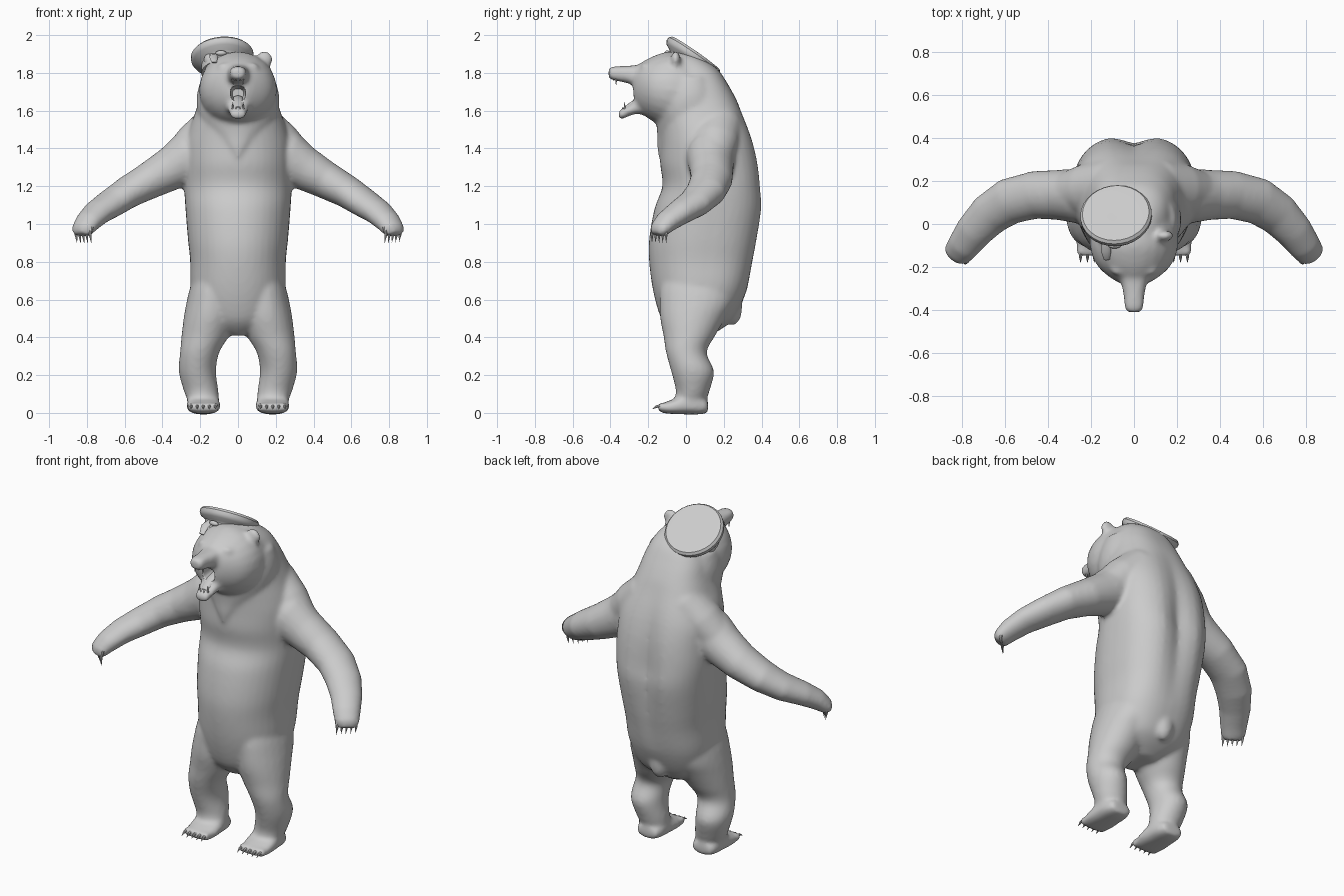
import bpy, bmesh, math
from mathutils import Vector, Matrix

X, Y, Z = Vector((1, 0, 0)), Vector((0, 1, 0)), Vector((0, 0, 1))
grey = bpy.data.materials.new("fur_grey")
grey.diffuse_color = (0.6, 0.6, 0.6, 1)


def dense(secs, k=4):
    """Smoothly interpolate rows of numbers (Catmull-Rom)."""
    out = []
    for i in range(len(secs) - 1):
        p = [secs[max(i - 1, 0)], secs[i], secs[i + 1], secs[min(i + 2, len(secs) - 1)]]
        for j in range(k):
            t = j / k
            out.append([b + .5 * t * (c - a + t * (2 * a - 5 * b + 4 * c - d + t * (3 * (b - c) + d - a)))
                        for a, b, c, d in zip(*p)])
    return out + [list(secs[-1])]


def ring(c, u, v, a, b, n=24, p=2.0):
    """Superellipse cross-section around c."""
    out = []
    for i in range(n):
        t = 2 * math.pi * i / n
        cs, sn = math.cos(t), math.sin(t)
        out.append(Vector(c) + u * (a * math.copysign(abs(cs) ** (2 / p), cs))
                   + v * (b * math.copysign(abs(sn) ** (2 / p), sn)))
    return out


def loft(bm, rings):
    """Skin a list of rings and cap both ends."""
    vs = [[bm.verts.new(co) for co in r] for r in rings]
    n = len(vs[0])
    for r0, r1 in zip(vs, vs[1:]):
        for i in range(n):
            j = (i + 1) % n
            bm.faces.new((r0[i], r0[j], r1[j], r1[i]))
    bm.faces.new(vs[0][::-1])
    bm.faces.new(vs[-1])


def tube(bm, pts, n=16):
    """Loft along a path of (position, half width, half thickness)."""
    rings = []
    for i, (c, a, b) in enumerate(pts):
        t = Vector(pts[min(i + 1, len(pts) - 1)][0]) - Vector(pts[max(i - 1, 0)][0])
        t.normalize()
        u = t.cross(Z)
        u = u.normalized() if u.length > 0.05 else X.copy()
        rings.append(ring(c, u, u.cross(t), a, b, n))
    loft(bm, rings)


def along_y(bm, secs, p=2.0, n=24, x=0):
    """Loft from sections (y, z low, z high, half width)."""
    loft(bm, [ring((x, y, (lo + hi) / 2), X, Z, w, (hi - lo) / 2, n, p)
              for y, lo, hi, w in dense(secs, 3)])


def ball(bm, c, r, seg=16):
    m = Matrix.Translation(c) @ Matrix.Diagonal((*r, 1))
    bmesh.ops.create_uvsphere(bm, u_segments=seg, v_segments=seg // 2, radius=1, matrix=m)


def mir(c, s):
    return (c[0] * s, c[1], c[2])


def finish(bm, name, angle=40):
    bmesh.ops.recalc_face_normals(bm, faces=bm.faces)
    me = bpy.data.meshes.new(name)
    bm.to_mesh(me)
    bm.free()
    me.materials.append(grey)
    ob = bpy.data.objects.new(name, me)
    bpy.context.collection.objects.link(ob)
    bpy.ops.object.select_all(action='DESELECT')
    ob.select_set(True)
    bpy.context.view_layer.objects.active = ob
    bpy.ops.object.shade_smooth_by_angle(angle=math.radians(angle))
    return ob


# ---- body: overlapping volumes fused into one skin
body = bmesh.new()

# torso and neck: z, front y, back y, half width; rounder belly, squarer back
torso = [(.41, -.05, .13, .06), (.46, -.105, .21, .16), (.52, -.14, .265, .215),
         (.65, -.175, .322, .25), (.8, -.195, .36, .253), (.92, -.195, .386, .265),
         (1.08, -.167, .412, .278), (1.2, -.125, .405, .285), (1.32, -.137, .39, .285),
         (1.42, -.135, .366, .28), (1.5, -.137, .338, .26), (1.58, -.145, .303, .23),
         (1.66, -.15, .266, .205), (1.74, -.15, .222, .185), (1.82, -.14, .167, .15),
         (1.88, -.12, .08, .10), (1.905, -.09, .02, .05)]
rings = []
for z, f, b, w in dense(torso):
    c, h = (0, (f + b) / 2, z), (b - f) / 2
    r = [q if q.y > c[1] else e for e, q in zip(ring(c, X, Y, w, h, 40, 2.1), ring(c, X, Y, w, h, 40, 2.6))]
    groove = 0.045 * max(0, 1 - abs(z - 1.15) / 0.5)
    for co in r:                                    # hollow along the spine
        if co.y > c[1]:
            co.y -= groove * math.exp(-(co.x / 0.07) ** 2)
    rings.append(r)
loft(body, rings)

# neck ruff ending in a point on the chest: z, front y, half width
ruff = [(1.35, -.145, .02), (1.4, -.152, .085), (1.47, -.152, .155), (1.54, -.158, .2),
        (1.62, -.165, .218), (1.7, -.15, .215), (1.78, -.12, .19)]
loft(body, [ring((0, .02, z), X, Y, w, .02 - f, 32, 2.2) for z, f, w in dense(ruff)])

# head, muzzle and open lower jaw
along_y(body, [(.06, 1.52, 1.88, .17), (-.02, 1.5, 1.905, .2), (-.1, 1.51, 1.912, .205),
               (-.17, 1.54, 1.89, .185), (-.22, 1.575, 1.865, .147), (-.262, 1.62, 1.835, .09),
               (-.28, 1.66, 1.8, .05)])
along_y(body, [(-.15, 1.68, 1.86, .09), (-.25, 1.725, 1.843, .066), (-.32, 1.748, 1.837, .05),
               (-.39, 1.762, 1.834, .043), (-.41, 1.775, 1.822, .03)], 2.6)
along_y(body, [(-.15, 1.53, 1.68, .1), (-.24, 1.582, 1.668, .066), (-.3, 1.572, 1.632, .052),
               (-.338, 1.555, 1.612, .044), (-.358, 1.56, 1.595, .032)], 2.4)
ball(body, (0, .247, .56), (.06, .052, .098))       # tail

arm = [((.06, .15, 1.42), .11, .15), ((.16, .14, 1.395), .13, .155), ((.26, .13, 1.35), .128, .14),
       ((.35, .135, 1.295), .117, .117), ((.46, .135, 1.235), .112, .1), ((.58, .105, 1.17), .109, .086),
       ((.67, .045, 1.11), .1, .076), ((.745, -.035, 1.06), .087, .066), ((.795, -.105, 1.01), .076, .057),
       ((.822, -.14, .97), .067, .046), ((.828, -.15, .942), .052, .03)]
trapezius = [((.03, .17, 1.6), .11, .1), ((.12, .17, 1.52), .13, .115), ((.22, .155, 1.43), .125, .115),
             ((.32, .14, 1.33), .1, .1)]
# leg: z, centre x, centre y, half width, half depth
leg = [(.84, .1, .08, .06, .13), (.76, .117, .075, .1, .18), (.67, .132, .065, .12, .2),
       (.58, .142, .055, .132, .195), (.5, .15, .035, .138, .172), (.41, .172, .018, .127, .138),
       (.32, .203, .002, .104, .108), (.22, .215, .035, .099, .114),
       (.12, .196, .036, .092, .09), (.07, .185, .025, .085, .086), (.02, .182, .025, .08, .085)]
foot = [(.117, .0, .06, .06), (.07, -.008, .09, .08), (0, -.008, .1, .087),
        (-.06, -.006, .075, .089), (-.11, -.003, .057, .082), (-.14, .006, .04, .06)]
for s in (-1, 1):
    tube(body, [(mir(c, s), a, b) for c, a, b in arm], 20)
    tube(body, [(mir(c, s), a, b) for c, a, b in trapezius], 20)
    loft(body, [ring((x * s, y, z), X, Y, a, b) for z, x, y, a, b in dense(leg)])
    along_y(body, foot, 2.6, 24, .183 * s)
    for i in range(5):                              # toes
        ball(body, ((.12 + .032 * i) * s, -.125, .03), (.02, .03, .026), 12)
    ball(body, (.14 * s, -.055, 1.87), (.045, .026, .048))    # ears
    ball(body, (.07 * s, -.215, 1.835), (.04, .025, .018))    # brows

skin = finish(body, "bear_body")
fuse = skin.modifiers.new("fuse", 'REMESH')
fuse.mode = 'VOXEL'
fuse.voxel_size = 0.012
fuse.use_smooth_shade = True
soft = skin.modifiers.new("soften", 'SMOOTH')
soft.factor = 0.5
soft.iterations = 9

# mouth hollow
bm = bmesh.new()
along_y(bm, [(-.18, 1.665, 1.715, .03), (-.24, 1.655, 1.728, .038), (-.31, 1.645, 1.735, .042)], 2.6, 16)
hollow = finish(bm, "mouth_cutter")
hollow.hide_render = True
hollow.hide_set(True)
cut = skin.modifiers.new("mouth", 'BOOLEAN')
cut.operation = 'DIFFERENCE'
cut.object = hollow

# ---- claws on hands and feet
bm = bmesh.new()
for s in (-1, 1):
    for i in range(5):
        k = i / 4
        hx, hy = .862 - .075 * k, -.105 - .075 * k
        tube(bm, [(mir((hx - .012, hy + .008, .985), s), .011, .011),
                  (mir((hx - .004, hy, .945), s), .008, .008),
                  (mir((hx - .01, hy, .9), s), .001, .001)], 8)
        fx = .12 + .032 * i
        tube(bm, [((fx * s, -.13, .036), .01, .01), ((fx * s, -.155, .034), .007, .007),
                  ((fx * s, -.178, .02), .001, .001)], 8)
finish(bm, "claws")

# ---- teeth: fangs above and below
bm = bmesh.new()
for s in (-1, 1):
    for x, y, z, h, r in ((.026, -.37, 1.775, -.04, .007), (.028, -.325, 1.6, .045, .007),
                          (.01, -.385, 1.775, -.018, .005), (.01, -.337, 1.6, .02, .005)):
        tube(bm, [((x * s, y, z), r, r), ((x * s, y, z + h), .001, .001)], 8)
finish(bm, "teeth")

# ---- tongue
bm = bmesh.new()
along_y(bm, [(-.2, 1.65, 1.68, .026), (-.27, 1.632, 1.66, .028), (-.325, 1.6, 1.622, .02)], n=12)
finish(bm, "tongue")

# ---- nose and eyes
bm = bmesh.new()
ball(bm, (0, -.392, 1.814), (.024, .012, .014))
finish(bm, "nose")
bm = bmesh.new()
for s in (-1, 1):
    ball(bm, (.064 * s, -.238, 1.815), (.013, .012, .009), 12)
finish(bm, "eyes")

# ---- flat round cap, tilted back and to one side
n = Vector((-.07, .57, .82)).normalized()
u = Y.cross(n).normalized()
v = n.cross(u)
top = Vector((-.085, .053, 1.906))
profile = [(.02, -.006), (.13, -.001), (.155, -.003), (.166, -.016), (.166, -.034), (.155, -.052),
           (.125, -.066), (.115, -.078), (.118, -.125), (.1, -.13)]
bm = bmesh.new()
loft(bm, [ring(top + n * h, u, v, r, r, 32) for r, h in profile])
finish(bm, "cap")

# ---- ribbon ends hanging at the cap's front
bm = bmesh.new()
for x, y in ((-.13, -.165), (-.012, -.14)):
    tube(bm, [((x, -.05, 1.9), .018, .008), ((x, y + .04, 1.89), .024, .007),
              ((x + .004, y, 1.855), .014, .005)], 10)
ball(bm, (-.09, -.1, 1.905), (.03, .014, .014), 12)
finish(bm, "cap_ribbon")
